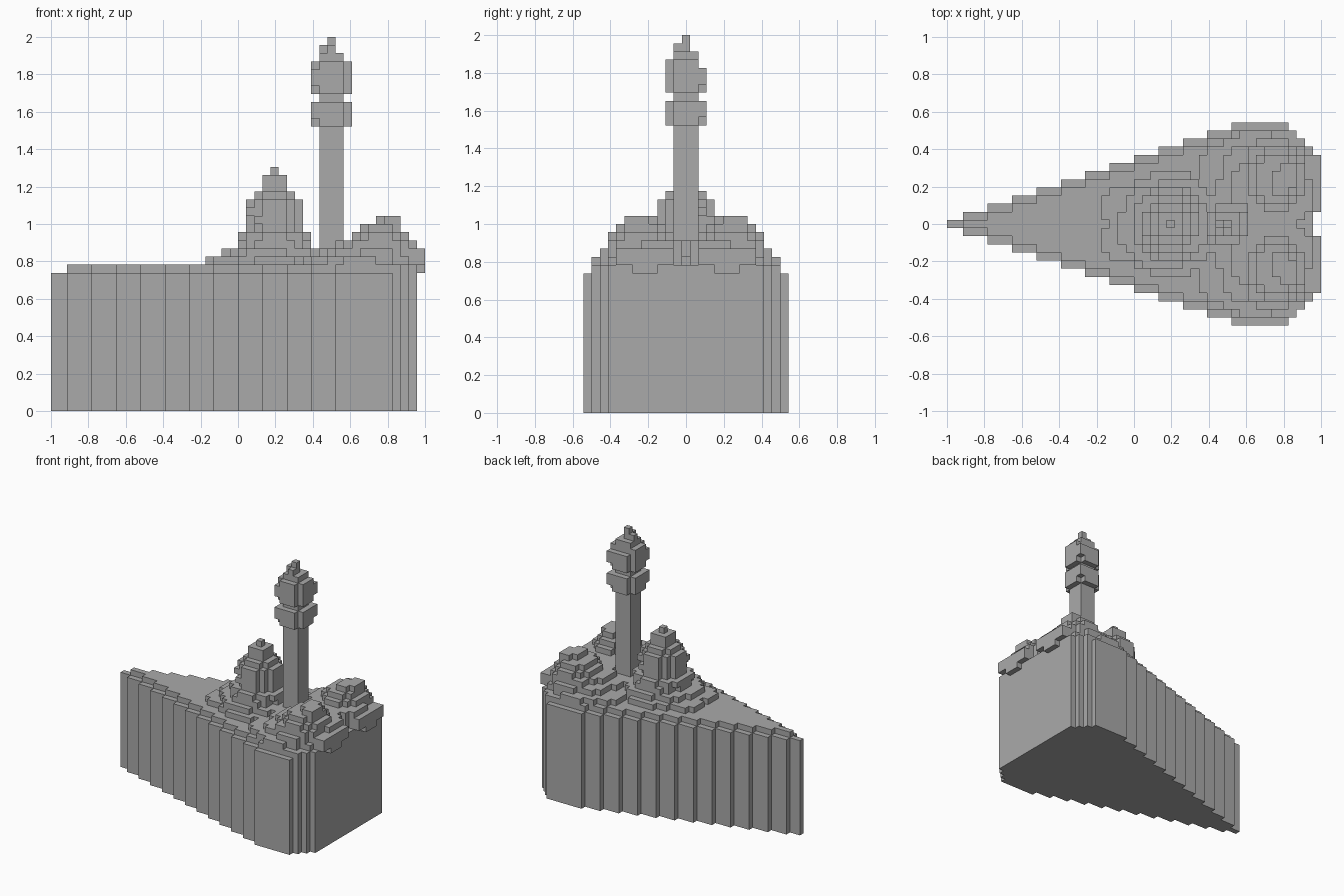
import bpy
import bmesh
import math
from mathutils import Vector

V = 2 / 46  # edge of one block

cube = bpy.data.objects.get("Cube")
if cube:
    bpy.data.objects.remove(cube, do_unlink=True)

stone = bpy.data.materials.new("plain_grey")
stone.use_nodes = True
GREY = (0.4, 0.4, 0.4, 1)
stone.diffuse_color = GREY
stone.node_tree.nodes["Principled BSDF"].inputs["Base Color"].default_value = GREY


def finish(name, bm):
    bmesh.ops.recalc_face_normals(bm, faces=bm.faces)
    mesh = bpy.data.meshes.new(name)
    bm.to_mesh(mesh)
    bm.free()
    mesh.materials.append(stone)
    obj = bpy.data.objects.new(name, mesh)
    bpy.context.collection.objects.link(obj)
    return obj


def prism(name, steps, z0, z1):
    """Extrude a stepped plan; steps are (start, end, half width) in blocks."""
    side = []
    for a, b, h in steps:
        side += [(a, h + 0.5), (b, h + 0.5)]
    outline = side + [(x, -y) for x, y in reversed(side)]
    bm = bmesh.new()
    verts = [bm.verts.new((x * V - 1, y * V, z0 * V)) for x, y in outline]
    face = bm.faces.new(verts)
    top = bmesh.ops.extrude_face_region(bm, geom=[face])["geom"]
    bmesh.ops.translate(bm, vec=(0, 0, (z1 - z0) * V),
                        verts=[g for g in top if isinstance(g, bmesh.types.BMVert)])
    return finish(name, bm)


def blocks(name, cells):
    """Skin a set of (x, y, z) block cells with their outer faces."""
    bm = bmesh.new()
    corners = {}

    def corner(p):
        key = tuple(round(2 * c) for c in p)
        if key not in corners:
            corners[key] = bm.verts.new(((p[0] + 0.5) * V - 1, p[1] * V, (p[2] + 0.5) * V))
        return corners[key]

    for cell in sorted(cells):
        for axis in range(3):
            for sign in (-1, 1):
                n = Vector((0, 0, 0))
                n[axis] = sign
                if tuple(int(c) for c in Vector(cell) + n) in cells:
                    continue
                u = Vector((0, 0, 0))
                u[(axis + 1) % 3] = 0.5
                w = n.cross(u)
                mid = Vector(cell) + n / 2
                bm.faces.new([corner(mid + d) for d in (u + w, w - u, -u - w, u - w)])
    bmesh.ops.dissolve_limit(bm, angle_limit=0.01, verts=bm.verts, edges=bm.edges)
    return finish(name, bm)


def box(x0, x1, y0, y1, z0, z1):
    return {(x, y, z) for x in range(x0, x1 + 1)
            for y in range(y0, y1 + 1) for z in range(z0, z1 + 1)}


def disc(x0, x1, y0, y1, z, rough=0.0):
    """Blocks of one layer inside an ellipse with a ragged edge."""
    cx, cy = (x0 + x1) / 2, (y0 + y1) / 2
    rx, ry = (x1 - x0 + 1) / 2, (y1 - y0 + 1) / 2
    cells = set()
    for x, y, _ in box(x0, x1, y0, y1, z, z):
        a, b = (x - cx) / rx, (y - cy) / ry
        if a * a + b * b <= 1 + rough * math.sin(6 * math.atan2(b, a) + 2 * z):
            cells.add((x, y, z))
    return cells


# Wedge base with stepped sides, and its inset top slab
flank = [(0, 2, 0)] + [(3 * n - 1, 3 * n + 2, n) for n in range(1, 12)] + [(35, 42, 12)]
back = [(42, 43, 11), (43, 44, 10), (44, 45, 9)]
prism("wedge_base", flank + back, 0, 17)
prism("top_slab", [(a, b, h - 1) for a, b, h in flank[1:]] + back, 17, 18)

# Tower shaft with collar, lantern and twisted flame tip
TX = 34
tower = box(TX - 1, TX + 1, -1, 1, 18, 43)
for z in (35, 36, 37, 39, 40, 41, 42):
    tower |= disc(TX - 2, TX + 2, -2, 2, z)
for x, y in ((-2, -2), (2, 2)):
    tower |= {(TX + x, y, z) for z in (36, 37, 40, 41)}
tower -= box(TX - 2, TX + 2, 2, 2, 42, 42)
tower |= {(TX - 1, 0, 44), (TX, 0, 44), (TX, -1, 44), (TX, 0, 45)}
blocks("tower", tower)

# Pointed peak on its low mound
PX = 27
peak = disc(PX - 8, PX + 8, -6, 6, 18, 0.12) | disc(PX - 6, PX + 6, -5, 5, 19, 0.12)
for radius, z0, z1 in ((4, 20, 21), (3, 22, 25), (2, 26, 26), (1, 27, 28), (0, 29, 29)):
    for z in range(z0, z1 + 1):
        peak |= disc(PX - radius, PX + radius, -radius, radius, z, 0.08)
blocks("peak", peak - tower)

# Twin rear mounds that hang over the back wall
mound = set()
for x0, x1, y0, y1, z in ((31, 44, -1, 11, 18), (33, 44, -1, 10, 19), (35, 44, -1, 9, 20),
                          (37, 43, 2, 9, 21), (38, 42, 3, 8, 22), (40, 42, 4, 7, 23)):
    mound |= disc(x0, x1, y0, y1, z, 0.12)
mound |= box(43, 44, 2, 8, 18, 19)
mound |= box(45, 45, 2, 8, 18, 19) | box(45, 45, 4, 6, 17, 17)
mound |= {(x, -y, z) for x, y, z in mound}
blocks("rear_mounds", mound - peak - tower)
